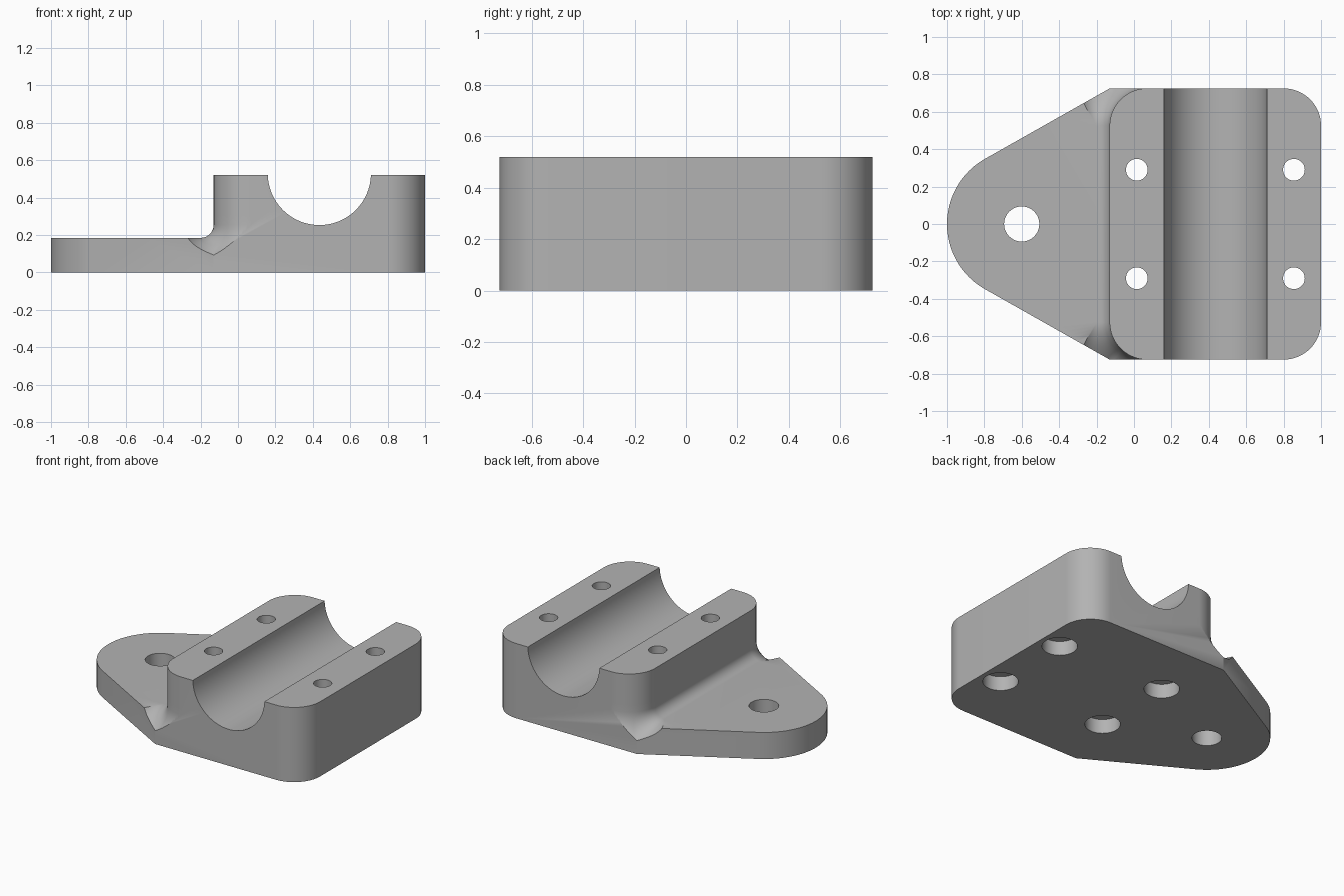
import bpy, bmesh
from math import sin, cos, asin, pi, radians

cube = bpy.data.objects.get("Cube")
if cube:
    bpy.data.objects.remove(cube)

HALF_Y, HEIGHT, PLATE_Z = 0.725, 0.52, 0.185
WALL_X, CORNER_R, FILLET = -0.13, 0.2, 0.07

metal = bpy.data.materials.new("plain grey")
metal.use_nodes = True
grey = (0.45, 0.45, 0.45, 1)
metal.diffuse_color = grey
metal.node_tree.nodes["Principled BSDF"].inputs["Base Color"].default_value = grey


def loft(name, rings):
    """Closed solid through equal-sized rings of points."""
    bm = bmesh.new()
    rows = [[bm.verts.new(p) for p in ring] for ring in rings]
    n = len(rows[0])
    for a, b in zip(rows, rows[1:]):
        for i in range(n):
            j = (i + 1) % n
            bm.faces.new((a[i], a[j], b[j], b[i]))
    bm.faces.new(rows[0])
    bm.faces.new(rows[-1])
    bmesh.ops.recalc_face_normals(bm, faces=bm.faces)
    mesh = bpy.data.meshes.new(name)
    bm.to_mesh(mesh)
    bm.free()
    mesh.materials.append(metal)
    obj = bpy.data.objects.new(name, mesh)
    bpy.context.collection.objects.link(obj)
    return obj


def arc(cx, cy, r, start, end, steps):
    angles = [radians(start + (end - start) * i / steps) for i in range(steps + 1)]
    return [(cx + r * cos(a), cy + r * sin(a)) for a in angles]


def cylinder(name, x, y, r, z0, z1):
    circle = arc(x, y, r, 0, 360, 48)[:-1]
    return loft(name, [[(px, py, z) for px, py in circle] for z in (z0, z1)])


# Full-height body: rounded tongue, tapered sides, rounded right corners
outline = arc(-0.6, 0, 0.4, 120, 240, 48) + [(WALL_X, -HALF_Y)]
outline += arc(1 - CORNER_R, CORNER_R - HALF_Y, CORNER_R, -90, 0, 16)
outline += arc(1 - CORNER_R, HALF_Y - CORNER_R, CORNER_R, 0, 90, 16)
outline += [(WALL_X, HALF_Y)]
body = loft("bearing_block", [[(x, y, z) for x, y in outline] for z in (0, HEIGHT)])


# Step cutter: fillet that follows the wall and swells into a scoop at each corner
def step_ring(angle, side):
    a = radians(angle)
    t = min(1, (180 - angle) / 45)
    r = FILLET + 0.13 * t ** 2
    top = PLATE_Z + FILLET
    last = 2 * pi - asin(min(1, FILLET / r)) + 1e-4
    profile = [(0, 0.7), (0, top + 0.05)]
    for i in range(25):
        b = pi + (last - pi) * i / 24
        profile.append((r + r * cos(b), top + r * sin(b)))
    profile += [(1.2, PLATE_Z), (1.2, 0.7)]
    cx, cy = WALL_X + CORNER_R, HALF_Y - CORNER_R
    return [(cx + (CORNER_R + d) * cos(a), side * (cy + (CORNER_R + d) * sin(a)), z)
            for d, z in profile]


angles = [90 + 90 * i / 30 for i in range(31)]
rings = [step_ring(a, -1) for a in angles] + [step_ring(a, 1) for a in reversed(angles)]
cutters = [loft("step_cutter", rings)]

# Shaft channel
channel = arc(0.435, 0.529, 0.2757, 0, 360, 96)[:-1]
cutters.append(loft("channel_cutter", [[(x, y, z) for x, z in channel] for y in (-1, 1)]))

# Tongue hole and four counterbored bolt holes
cutters.append(cylinder("tongue_hole_cutter", -0.6, 0, 0.094, -0.1, 0.7))
for x in (0.015, 0.855):
    for y in (-0.29, 0.29):
        cutters.append(cylinder("bolt_hole_cutter", x, y, 0.058, -0.1, 0.7))
        cutters.append(cylinder("counterbore_cutter", x, y, 0.112, -0.1, 0.1))

# Apply the cuts
bpy.context.view_layer.objects.active = body
for cutter in cutters:
    cutter.hide_render = True
    mod = body.modifiers.new("cut", 'BOOLEAN')
    mod.operation = 'DIFFERENCE'
    mod.solver = 'EXACT'
    mod.object = cutter
    bpy.ops.object.modifier_apply(modifier=mod.name)
for cutter in cutters:
    bpy.data.objects.remove(cutter)

bpy.ops.object.select_all(action='DESELECT')
body.select_set(True)
bpy.ops.object.shade_smooth_by_angle(angle=radians(30))
